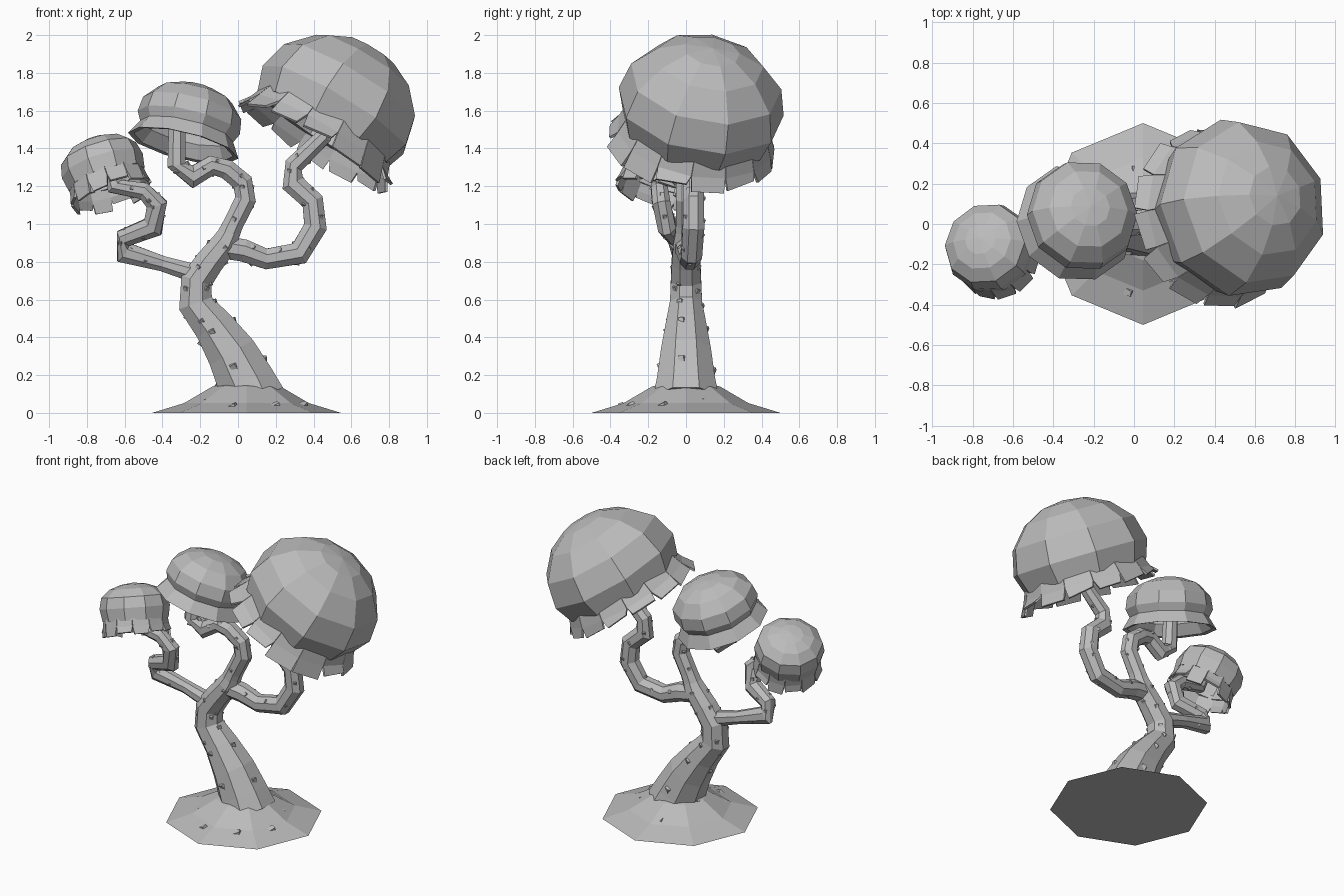
import bpy
import bmesh
import math
import random
from mathutils import Vector, Matrix

random.seed(4)
if "Cube" in bpy.data.objects:
    bpy.data.objects.remove(bpy.data.objects["Cube"])

GREY = (0.5, 0.5, 0.5, 1)
mat = bpy.data.materials.new("plain grey")
mat.use_nodes = True
mat.diffuse_color = GREY
mat.node_tree.nodes["Principled BSDF"].inputs["Base Color"].default_value = GREY


def finish(bm, name, matrix=None):
    """Turn a bmesh into a flat-shaded object."""
    bmesh.ops.recalc_face_normals(bm, faces=bm.faces)
    if matrix:
        bm.transform(matrix)
    mesh = bpy.data.meshes.new(name)
    bm.to_mesh(mesh)
    bm.free()
    mesh.materials.append(mat)
    obj = bpy.data.objects.new(name, mesh)
    bpy.context.collection.objects.link(obj)
    return obj


def skin(bm, rings):
    """Join neighbouring rings of vertices with quads."""
    for a, b in zip(rings, rings[1:]):
        n = len(a)
        for i in range(n):
            j = (i + 1) % n
            bm.faces.new((a[i], a[j], b[j], b[i]))


def add_chip(bm, pos, out, along, size):
    """A small raised wedge of bark."""
    side = out.cross(along).normalized()
    base = [pos + along * size * u + side * size * v - out * size * 0.2
            for u, v in ((-0.8, -0.5), (-0.6, 0.6), (0.8, 0.5), (0.6, -0.6))]
    verts = [bm.verts.new(p) for p in base]
    tip = [bm.verts.new(pos + out * size * 0.35 + along * size * 0.5 + side * size * v)
           for v in (0.4, -0.4)]
    bm.faces.new(verts)
    bm.faces.new((verts[0], verts[1], tip[0], tip[1]))
    bm.faces.new((verts[1], verts[2], tip[0]))
    bm.faces.new((verts[2], verts[3], tip[1], tip[0]))
    bm.faces.new((verts[3], verts[0], tip[1]))


def limb(name, path, sides, chips):
    """Faceted, mitred tube through (x, y, z, radius) points, with bark chips."""
    pts = [Vector(p[:3]) for p in path]
    bm, bark = bmesh.new(), bmesh.new()
    rings, frames = [], []
    for i, p in enumerate(pts):
        ahead = pts[min(i + 1, len(pts) - 1)]
        behind = pts[max(i - 1, 0)]
        t = (ahead - behind).normalized()
        step = (ahead - p) if i < len(pts) - 1 else (p - behind)
        mitre = 1 / max(0.75, t.dot(step.normalized()))
        u = t.cross(Vector((0, 1, 0))).normalized()
        v = t.cross(u)
        frames.append((u, v))
        ring = []
        for k in range(sides):
            a = math.tau * (k + 0.5) / sides
            ring.append(bm.verts.new(p + path[i][3] * (u * math.cos(a) * mitre
                                                       + v * math.sin(a))))
        rings.append(ring)
    skin(bm, rings)
    bm.faces.new(rings[0])
    bm.faces.new(rings[-1])
    finish(bm, name)
    for i in range(1, len(pts) - 2):
        start = random.random() * math.tau
        for c in range(chips):
            f, a = random.uniform(0.1, 0.9), start + math.tau * c / chips
            u, v = frames[i]
            out = (u * math.cos(a) + v * math.sin(a)).normalized()
            along = (pts[i + 1] - pts[i]).normalized()
            out = (out - along * out.dot(along)).normalized()
            r = path[i][3] * (1 - f) + path[i + 1][3] * f
            add_chip(bark, pts[i].lerp(pts[i + 1], f) + out * r * 0.94, out, along,
                     0.014 + 0.13 * r)
    finish(bark, name + "_bark")


def placed(centre, axis):
    turn = Vector((0, 0, 1)).rotation_difference(Vector(axis))
    return Matrix.Translation(centre) @ turn.to_matrix().to_4x4()


def lathe(name, profile, sides, matrix):
    """Faceted revolved shape; profile is (radius, height), ends are closed."""
    bm = bmesh.new()
    rings = []
    for r, h in profile:
        rings.append([bm.verts.new((-r * math.cos(a), r * math.sin(a), h))
                      for a in (math.tau * k / sides for k in range(sides))])
    skin(bm, rings)
    bm.faces.new(rings[0])
    bm.faces.new(rings[-1])
    bmesh.ops.remove_doubles(bm, verts=bm.verts, dist=0.002)
    return finish(bm, name, matrix)


def cap(name, profile, sides, matrix):
    """Hollow cap: the outer profile from rim to top, plus an inner wall."""
    inner = [(r * 0.9, h * 0.9 + 0.005) for r, h in reversed(profile)]
    lathe(name, inner + profile, sides, matrix)


def skirt(name, r_top, r_low, length, strips, matrix):
    """Ragged band with uneven teeth hanging below a cap rim."""
    bm = bmesh.new()
    step = math.tau / strips
    r_mid = (r_top + r_low) / 2
    for k in range(strips):
        a, b = k * step, (k + 1) * step
        drop = length * random.uniform(0.75, 1.2)
        flare = r_low * random.uniform(0.97, 1.04)
        cut = step * random.uniform(0.02, 0.14)
        spots = ((r_top, a, 0.03), (r_top, b, 0.03), (r_mid, b, -length * 0.4),
                 (flare, b - cut, -drop * random.uniform(0.75, 1)),
                 (flare, a + cut, -drop), (r_mid, a, -length * 0.4))
        ring = [bm.verts.new((r * math.cos(t), r * math.sin(t), h)) for r, t, h in spots]
        bm.faces.new((ring[0], ring[1], ring[2], ring[5]))
        bm.faces.new((ring[5], ring[2], ring[3], ring[4]))
    obj = finish(bm, name, matrix)
    solid = obj.modifiers.new("thickness", "SOLIDIFY")
    solid.thickness = 0.014
    solid.offset = 0


# Ground mound
lathe("mound", [(0.5, 0), (0.33, 0.052), (0.18, 0.14), (0.1, 0.16)], 8,
      Matrix.Translation((0.045, 0, 0)))
bm = bmesh.new()
for k in range(9):
    a = math.tau * k / 9 + 0.3
    r = random.uniform(0.22, 0.36)
    out = Vector((math.cos(a) * 0.35, math.sin(a) * 0.35, 1)).normalized()
    along = Vector((-math.sin(a), math.cos(a), 0))
    pos = Vector((0.045 + r * math.cos(a), r * math.sin(a), 0.15 - 0.31 * r))
    add_chip(bm, pos, out, along, 0.034)
finish(bm, "mound_chips")

# Trunk and three branches
limb("trunk", [(0.08, 0, 0.07, 0.185), (0.04, 0, 0.17, 0.165), (-0.035, 0, 0.32, 0.142),
               (-0.13, 0, 0.46, 0.114), (-0.225, 0, 0.58, 0.092), (-0.22, 0, 0.70, 0.087),
               (-0.15, 0, 0.80, 0.082), (-0.07, 0, 0.90, 0.074), (-0.03, 0, 0.98, 0.055)], 8, 4)
limb("right_branch", [(-0.2, 0, 0.73, 0.055), (-0.4, 0, 0.79, 0.044),
                      (-0.605, -0.03, 0.85, 0.047), (-0.605, -0.05, 0.925, 0.05),
                      (-0.45, -0.1, 0.985, 0.053), (-0.43, -0.13, 1.105, 0.052),
                      (-0.50, -0.14, 1.175, 0.048), (-0.65, -0.14, 1.20, 0.047),
                      (-0.73, -0.11, 1.43, 0.04)], 8, 3)
limb("middle_branch", [(-0.08, 0, 0.88, 0.068), (-0.025, 0, 1.0, 0.058), (0.04, 0, 1.13, 0.056),
                       (0.025, 0, 1.22, 0.056), (-0.06, -0.01, 1.29, 0.055),
                       (-0.14, -0.02, 1.31, 0.053), (-0.24, -0.03, 1.25, 0.053),
                       (-0.325, -0.04, 1.31, 0.052), (-0.32, -0.01, 1.69, 0.045)], 8, 3)
limb("left_branch", [(-0.1, 0, 0.88, 0.065), (0.03, 0.01, 0.86, 0.064), (0.15, 0.02, 0.815, 0.058),
                     (0.325, 0.03, 0.845, 0.06), (0.41, 0.04, 0.985, 0.062),
                     (0.395, 0.04, 1.12, 0.06), (0.29, 0.04, 1.215, 0.057),
                     (0.295, 0.04, 1.31, 0.053), (0.45, 0.04, 1.46, 0.047),
                     (0.6, 0.09, 1.88, 0.04)], 8, 3)

# Large left cap with ragged skirt
spot = placed((0.452, 0.055, 1.5), (0.6, 0.2, 1))
cap("left_cap", [(0.405, 0), (0.45, 0.13), (0.41, 0.29), (0.29, 0.42), (0.15, 0.49),
                 (0, 0.51)], 9, spot)
skirt("left_cap_skirt", 0.385, 0.445, 0.115, 14, spot)

# Middle cap with a flared rim
spot = placed((-0.29, 0.005, 1.415), (0.24, 0.26, 1))
cap("middle_cap", [(0.3, 0), (0.253, 0.08), (0.278, 0.13), (0.267, 0.21), (0.2, 0.285),
                   (0.1, 0.325), (0, 0.335)], 10, spot)

# Small right cap with ragged skirt
spot = placed((-0.695, -0.14, 1.235), (-0.32, 0.32, 1))
cap("right_cap", [(0.21, 0), (0.224, 0.08), (0.208, 0.15), (0.15, 0.2), (0.08, 0.225),
                  (0, 0.235)], 10, spot)
skirt("right_cap_skirt", 0.195, 0.215, 0.1, 12, spot)
